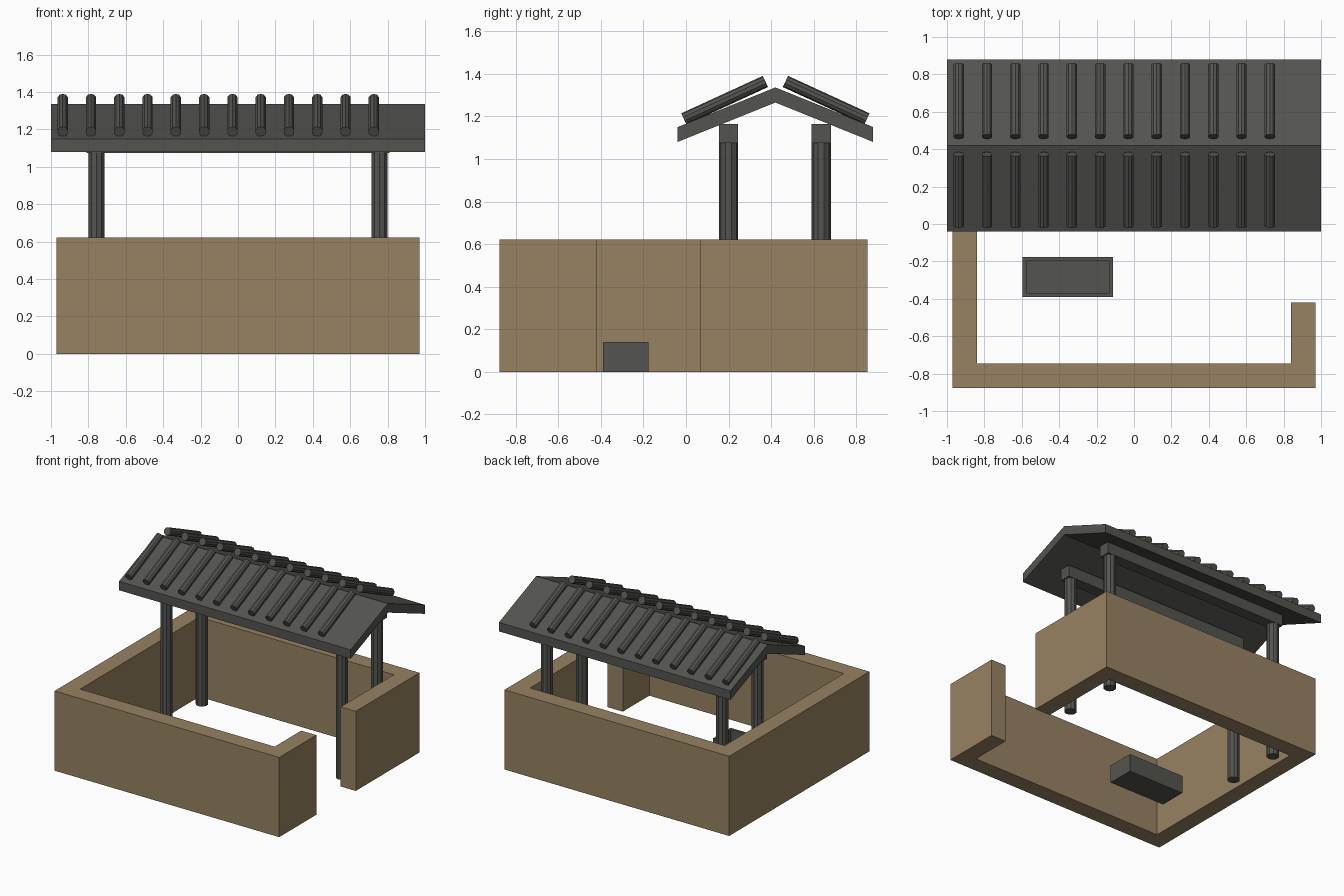
import bpy, bmesh, math
from mathutils import Vector

if "Cube" in bpy.data.objects:
    bpy.data.objects.remove(bpy.data.objects["Cube"])


def material(name, rgb):
    m = bpy.data.materials.new(name)
    m.diffuse_color = (*rgb, 1)
    m.use_nodes = True
    m.node_tree.nodes["Principled BSDF"].inputs["Base Color"].default_value = m.diffuse_color
    return m


CLAY = material("clay_brown", (0.31, 0.225, 0.122))
GREY = material("slate_grey", (0.088, 0.09, 0.08))


def finish(bm, name, mat):
    bmesh.ops.recalc_face_normals(bm, faces=bm.faces)
    mesh = bpy.data.meshes.new(name)
    bm.to_mesh(mesh)
    bm.free()
    mesh.materials.append(mat)
    ob = bpy.data.objects.new(name, mesh)
    bpy.context.collection.objects.link(ob)
    return ob


def prism(name, points, direction, mat):
    """Extrude a closed outline along a direction."""
    bm = bmesh.new()
    face = bm.faces.new([bm.verts.new(p) for p in points])
    ext = bmesh.ops.extrude_face_region(bm, geom=[face], use_keep_orig=True)
    verts = [v for v in ext["geom"] if isinstance(v, bmesh.types.BMVert)]
    bmesh.ops.translate(bm, verts=verts, vec=direction)
    return finish(bm, name, mat)


def box(name, lo, hi, mat):
    outline = [(lo[0], lo[1], lo[2]), (hi[0], lo[1], lo[2]),
               (hi[0], hi[1], lo[2]), (lo[0], hi[1], lo[2])]
    return prism(name, outline, (0, 0, hi[2] - lo[2]), mat)


def rod(name, a, b, radius, mat, sides=10):
    a, b = Vector(a), Vector(b)
    bm = bmesh.new()
    bmesh.ops.create_cone(bm, cap_ends=True, segments=sides, radius1=radius,
                          radius2=radius, depth=(b - a).length)
    ob = finish(bm, name, mat)
    # tilt in the y-z plane only
    d = b - a
    ob.rotation_euler = (-math.atan2(d.y, d.z), 0, 0)
    ob.location = (a + b) / 2
    return ob


# Yard wall: one continuous outline with a gateway on the right side
X, Y0, Y1, T = 0.97, -0.877, 0.853, 0.13
G0, G1 = -0.42, 0.067
wall = [(X, G0), (X, Y0), (-X, Y0), (-X, Y1), (X, Y1), (X, G1),
        (X - T, G1), (X - T, Y1 - T), (-X + T, Y1 - T),
        (-X + T, Y0 + T), (X - T, Y0 + T), (X - T, G0)]
prism("yard_wall", [(x, y, 0) for x, y in wall], (0, 0, 0.622), CLAY)

# Posts and the beams they carry
for row, y in (("front", 0.2), ("back", 0.635)):
    for side, x in (("left", -0.757), ("right", 0.757)):
        rod(f"{row}_{side}_post", (x, y, 0), (x, y, 1.08), 0.045, GREY)
    box(f"{row}_beam", (-0.81, y - 0.045, 1.075), (0.81, y + 0.045, 1.165), GREY)

# Gabled roof slab
RIDGE, HALF = 0.42, 0.459
gable = [(-HALF, 1.08), (0, 1.265), (HALF, 1.08),
         (HALF, 1.15), (0, 1.336), (-HALF, 1.15)]
prism("roof", [(-1, RIDGE + y, z) for y, z in gable], (2, 0, 0), GREY)

# Rows of round roof tiles on both slopes
for i in range(12):
    x = -0.937 + i * 0.1512
    for side, s in (("front", -1), ("back", 1)):
        rod(f"{side}_roof_tile_{i + 1}", (x, RIDGE + s * 0.43, 1.188),
            (x, RIDGE + s * 0.047, 1.364), 0.029, GREY)

# Water trough, hollowed from the top
trough = box("trough", (-0.597, -0.39, 0), (-0.111, -0.177, 0.14), GREY)
bm = bmesh.new()
bm.from_mesh(trough.data)
bm.faces.ensure_lookup_table()
top = max(bm.faces, key=lambda f: f.calc_center_median().z)
bmesh.ops.inset_region(bm, faces=[top], thickness=0.03)
ext = bmesh.ops.extrude_discrete_faces(bm, faces=[top])
bmesh.ops.translate(bm, verts=ext["faces"][0].verts, vec=(0, 0, -0.1))
bm.to_mesh(trough.data)
bm.free()
